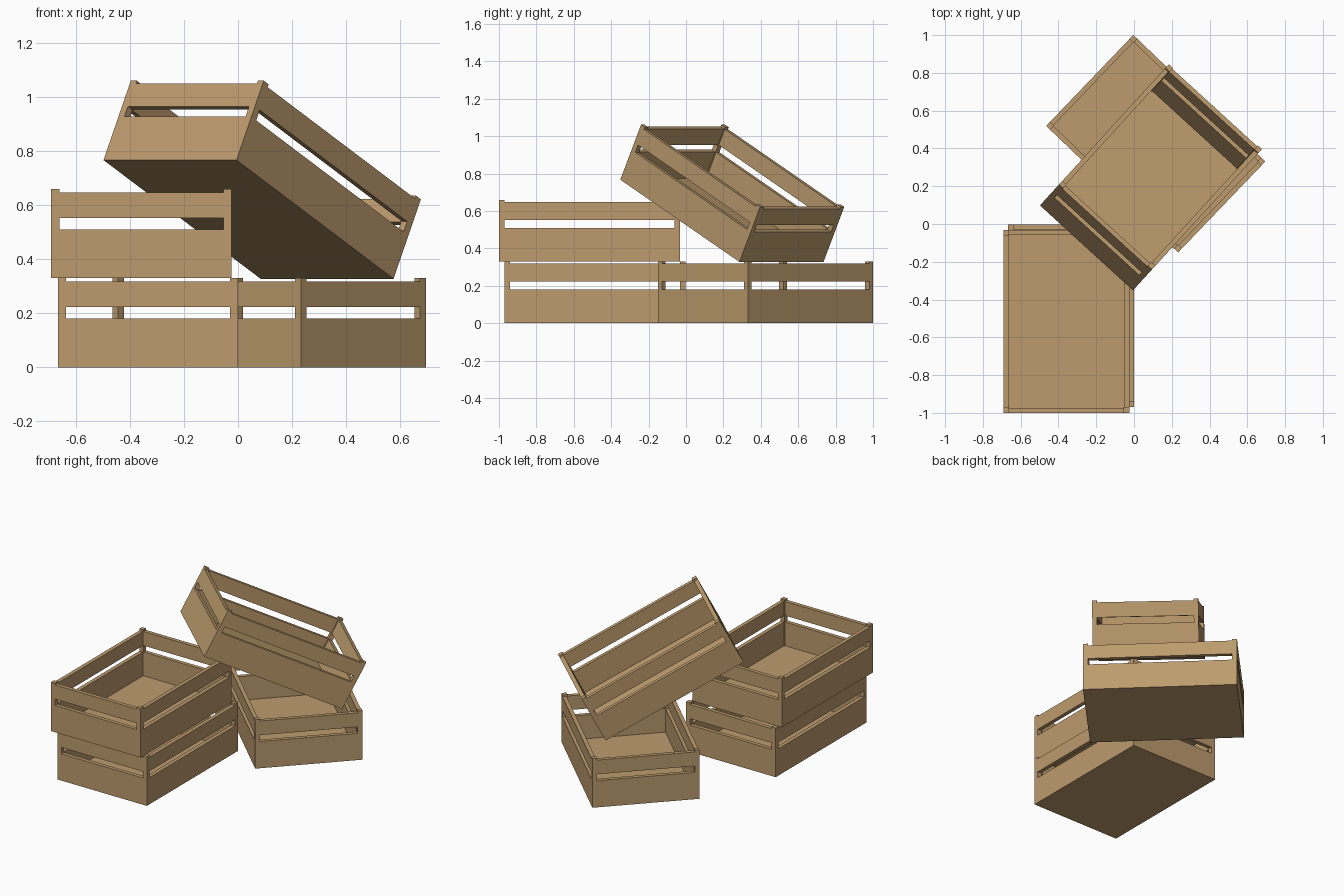
import bpy, bmesh, math
from mathutils import Matrix, Vector

if "Cube" in bpy.data.objects:
    bpy.data.objects.remove(bpy.data.objects["Cube"])

W, L = 0.667, 0.968        # crate footprint
POST_H, RAIL_H = 0.33, 0.318
P, T = 0.03, 0.026         # post width, board thickness

wood = bpy.data.materials.new("light_wood")
wood.diffuse_color = (0.51, 0.33, 0.155, 1)
wood.use_nodes = True
wood.node_tree.nodes["Principled BSDF"].inputs["Base Color"].default_value = wood.diffuse_color


def box(bm, x0, x1, y0, y1, z0, z1):
    size = Matrix.Diagonal((x1 - x0, y1 - y0, z1 - z0, 1))
    mid = Matrix.Translation(((x0 + x1) / 2, (y0 + y1) / 2, (z0 + z1) / 2))
    bmesh.ops.create_cube(bm, size=1, matrix=mid @ size)


def crate(name, location, rot_z=0, tilt=0):
    bm = bmesh.new()
    hx, hy = W / 2, L / 2
    # floor panel
    box(bm, -hx + T, hx - T, -hy + T, hy - T, 0, 0.02)
    for s in (-1, 1):
        # corner posts
        for t in (-1, 1):
            xs = sorted((s * hx, s * (hx - P)))
            ys = sorted((t * hy, t * (hy - P)))
            box(bm, *xs, *ys, 0, POST_H)
        # lower boards and upper rails on long and short sides
        for z0, z1 in ((0, 0.18), (0.223, RAIL_H)):
            box(bm, *sorted((s * hx, s * (hx - T))), -hy + P, hy - P, z0, z1)
            box(bm, -hx + P, hx - P, *sorted((s * hy, s * (hy - T))), z0, z1)
    mesh = bpy.data.meshes.new(name)
    bm.to_mesh(mesh)
    bm.free()
    mesh.materials.append(wood)
    ob = bpy.data.objects.new(name, mesh)
    bpy.context.collection.objects.link(ob)
    ob.matrix_world = (Matrix.Translation(Vector(location))
                       @ Matrix.Rotation(math.radians(rot_z), 4, 'Z')
                       @ Matrix.Rotation(math.radians(tilt), 4, 'X'))
    return ob


# left stack of two
crate("lower_left_crate", (-0.333, -0.486, 0))
crate("upper_left_crate", (-0.358, -0.516, 0.33))
# turned crate on the ground, and the tilted one leaning across
crate("turned_crate", (0.115, 0.425, 0), rot_z=46.2)
crate("tilted_crate", (0.039, 0.192, 0.5475), rot_z=-42.4, tilt=-27)
